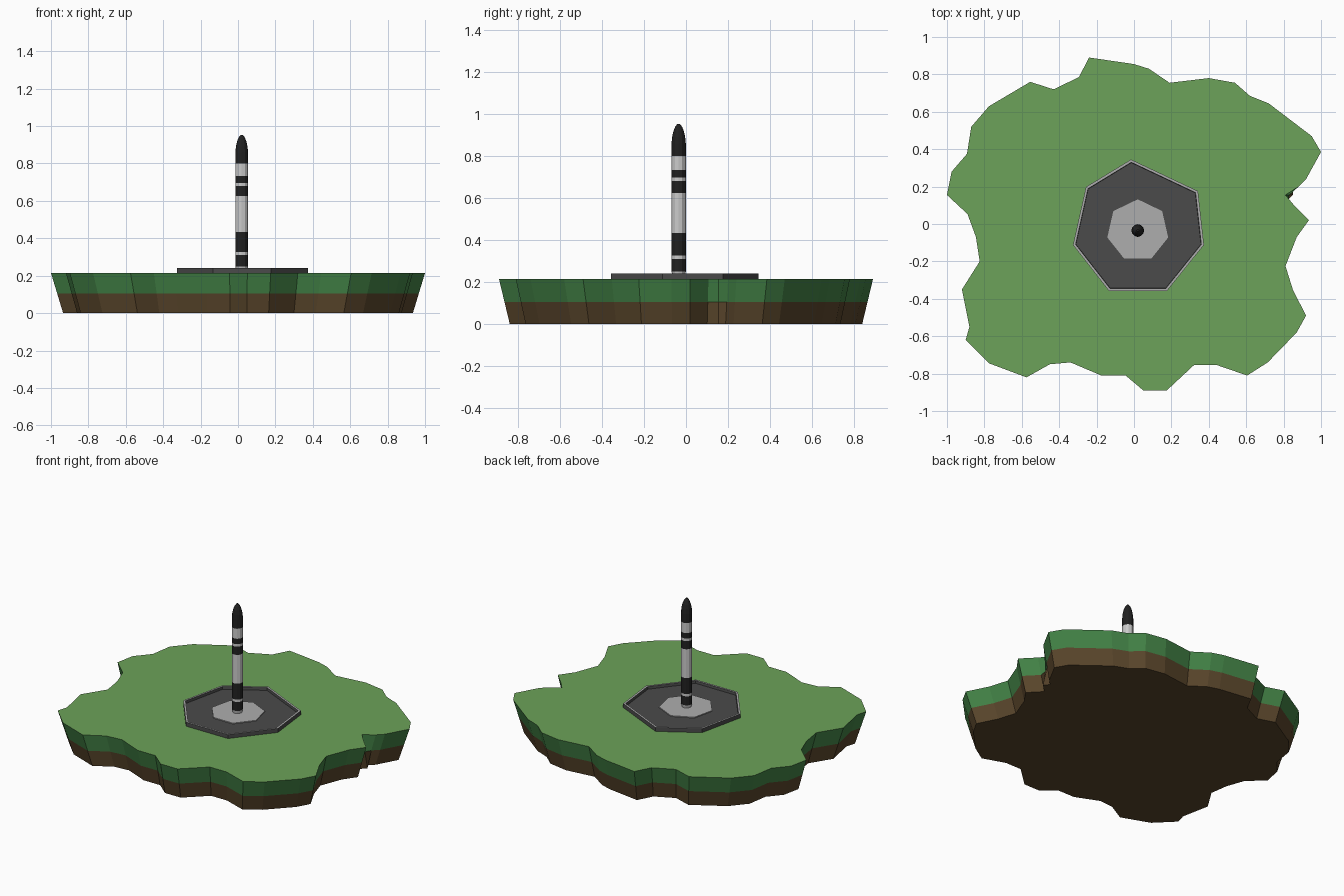
import bpy, bmesh, math
from mathutils import Vector

if "Cube" in bpy.data.objects:
    bpy.data.objects.remove(bpy.data.objects["Cube"])


def material(name, rgb):
    m = bpy.data.materials.new(name)
    m.diffuse_color = (*rgb, 1)
    m.use_nodes = True
    m.node_tree.nodes["Principled BSDF"].inputs["Base Color"].default_value = m.diffuse_color
    return m


GRASS = material("grass_top", (0.15, 0.36, 0.10))
TURF = material("turf_side", (0.055, 0.22, 0.06))
SOIL = material("soil", (0.10, 0.06, 0.024))
DARK = material("dark_concrete", (0.07, 0.07, 0.07))
LIGHT = material("light_concrete", (0.42, 0.42, 0.42))
WHITE = material("rocket_white", (0.65, 0.65, 0.65))
BLACK = material("rocket_black", (0.015, 0.015, 0.015))


def stack(name, rings, mats, bands, bottom=None, top=None):
    """Join successive rings of points with flat quads; bands give material slots."""
    bm = bmesh.new()
    loops = [[bm.verts.new(p) for p in ring] for ring in rings]
    n = len(loops[0])
    for a, b, slot in zip(loops, loops[1:], bands):
        for i in range(n):
            j = (i + 1) % n
            bm.faces.new((a[i], a[j], b[j], b[i])).material_index = slot
    if bottom is not None:
        bm.faces.new(loops[0][::-1]).material_index = bottom
    if top is not None:
        bm.faces.new(loops[-1]).material_index = top
    me = bpy.data.meshes.new(name)
    bm.to_mesh(me)
    bm.free()
    for m in mats:
        me.materials.append(m)
    ob = bpy.data.objects.new(name, me)
    bpy.context.collection.objects.link(ob)
    return ob


# Island: ragged coastline, tapering to a smaller flat underside
coast = [(-.24, .89), (0, .855), (.08, .83), (.19, .755), (.40, .78), (.54, .755),
         (.62, .685), (.72, .645), (.95, .47), (1, .385), (.92, .24), (.88, .20),
         (.81, .155), (.85, .107), (.935, .02), (.87, -.07), (.81, -.225),
         (.85, -.353), (.92, -.49), (.87, -.58), (.715, -.74), (.605, -.81),
         (.445, -.755), (.32, -.755), (.175, -.89), (.05, -.89), (-.045, -.81),
         (-.175, -.81), (-.34, -.74), (-.45, -.75), (-.575, -.82), (-.775, -.745),
         (-.90, -.62), (-.88, -.55), (-.92, -.35), (-.825, -.20), (-.845, -.07),
         (-.89, .053), (-1, .155), (-.975, .28), (-.893, .375), (-.87, .52),
         (-.775, .63), (-.555, .76), (-.43, .72), (-.295, .785)][::-1]
TOP = 0.215
foot = [(x * .935, y * .942) for x, y in coast]
foot[coast.index((.81, .155))] = (.85, .155)    # ledge under the small inlet


def coast_ring(z):
    t = z / TOP
    return [(*Vector(f).lerp(Vector(c), t), z) for f, c in zip(foot, coast)]


stack("island", [coast_ring(0), coast_ring(.105), coast_ring(TOP)],
      [SOIL, TURF, GRASS], [0, 1], bottom=0, top=2)

# Launch pad: seven-sided tray with a pale rim
CX, CY = 0.02, -0.035
pad = [(-.016, .345), (-.257, .198), (-.326, -.112), (-.134, -.358),
       (.176, -.358), (.374, -.112), (.342, .176)]


def pad_ring(s, z):
    return [(CX + (x - CX) * s, CY + (y - CY) * s, z) for x, y in pad]


stack("launch_pad", [pad_ring(1, TOP - .005), pad_ring(1, .242),
                     pad_ring(.96, .242), pad_ring(.955, .224)],
      [DARK, LIGHT], [0, 1, 0], top=0)


def circle(r, z, n, start=math.pi / 2):
    return [(CX + r * math.cos(start + 2 * math.pi * i / n),
             CY + r * math.sin(start + 2 * math.pi * i / n), z) for i in range(n)]


# Raised centre plate
stack("centre_plate", [circle(.167, .220, 7), circle(.167, .230, 7)],
      [LIGHT], [0], top=0)

# Rocket: banded body with a rounded nose
R = 0.034
profile = [(R * .85, .228), (R, .250), (R, .310), (R, .326), (R, .433), (R, .625),
           (R, .680), (R, .697), (R, .733), (R, .800), (R, .860), (.031, .890),
           (.025, .918), (.016, .940), (.006, .953)]
bands = [0, 1, 0, 1, 0, 1, 0, 1, 0, 1, 1, 1, 1, 1]
stack("rocket", [circle(r, z, 12) for r, z in profile],
      [WHITE, BLACK], bands, bottom=0, top=1)
